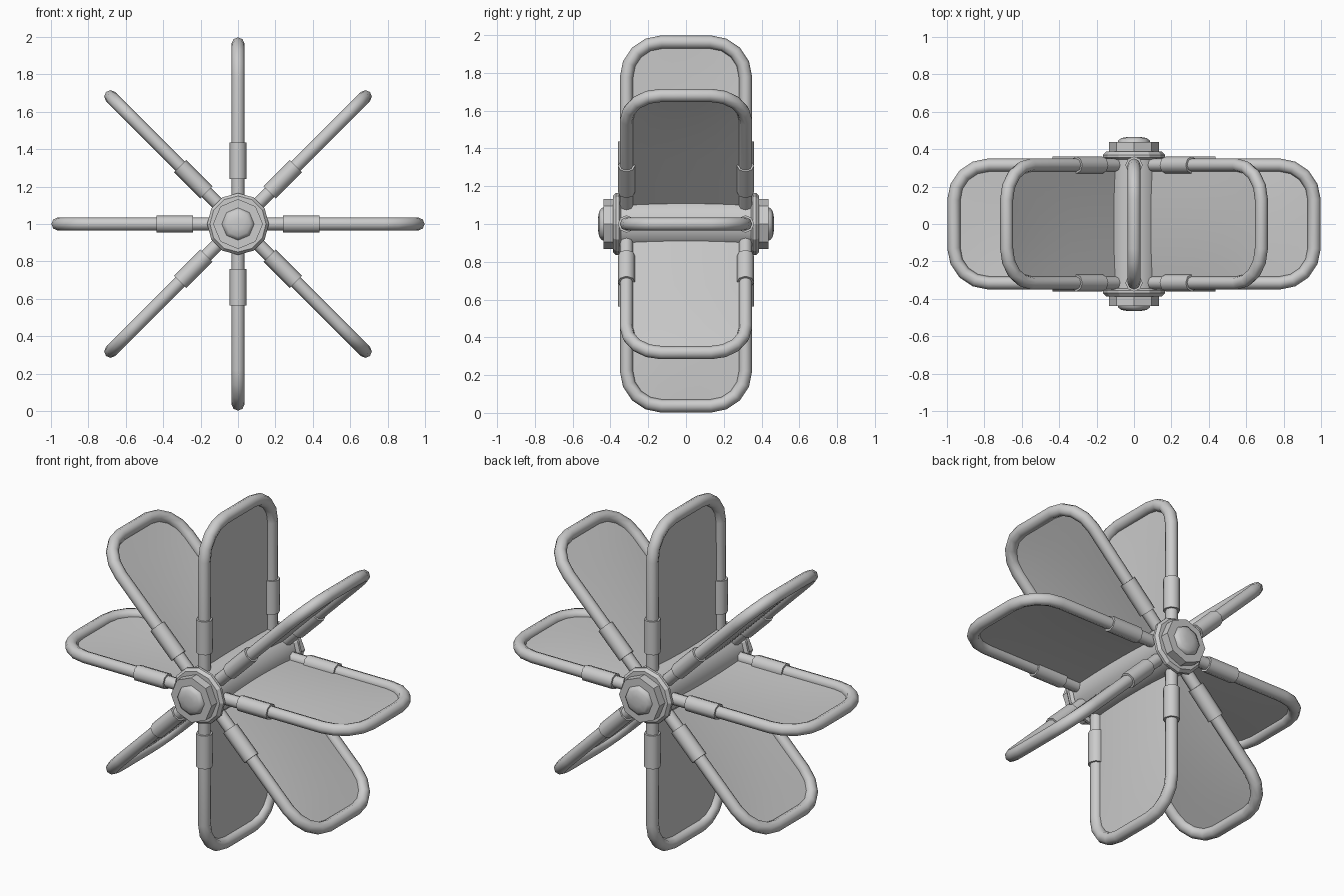
import bpy, bmesh
from math import pi, sin, cos, sqrt
from mathutils import Vector

if "Cube" in bpy.data.objects:
    bpy.data.objects.remove(bpy.data.objects["Cube"])

HUB = Vector((0, 0, 1))
SIDE, TIP, CORNER = 0.315, 0.963, 0.185   # blade frame centreline


def add(name, mesh, angle=0.0):
    ob = bpy.data.objects.new(name, mesh)
    ob.location = HUB
    ob.rotation_euler = (0, -angle, 0)
    bpy.context.collection.objects.link(ob)
    return ob


def finish(bm, name, smooth=True, limit=0.6):
    mesh = bpy.data.meshes.new(name)
    for f in bm.faces:
        f.smooth = smooth
    for e in bm.edges:
        if len(e.link_faces) == 2 and e.calc_face_angle(0) > limit:
            e.smooth = False
    bm.to_mesh(mesh)
    bm.free()
    return mesh


def lathe(name, profile, sides, smooth=True, limit=0.6):
    """Turn (radius, y) points about the y axis, capping both ends."""
    bm = bmesh.new()
    rings = [[bm.verts.new((r * sin(2 * pi * i / sides), y, r * cos(2 * pi * i / sides)))
              for i in range(sides)] for r, y in profile]
    for a, b in zip(rings, rings[1:]):
        for i in range(sides):
            j = (i + 1) % sides
            bm.faces.new((a[i], a[j], b[j], b[i]))
    bm.faces.new(rings[0])
    bm.faces.new(rings[-1])
    bmesh.ops.recalc_face_normals(bm, faces=bm.faces)
    return finish(bm, name, smooth, limit)


def tube(name, points, radius):
    """Eight-sided mesh tube along a path of points."""
    cu = bpy.data.curves.new(name, 'CURVE')
    cu.dimensions = '3D'
    cu.bevel_depth = radius
    cu.bevel_resolution = 2
    cu.use_fill_caps = True
    sp = cu.splines.new('POLY')
    sp.points.add(len(points) - 1)
    for p, co in zip(sp.points, points):
        p.co = (*co, 1)
    ob = bpy.data.objects.new(name, cu)
    bpy.context.collection.objects.link(ob)
    mesh = bpy.data.meshes.new_from_object(ob)
    bpy.data.objects.remove(ob)
    for f in mesh.polygons:
        f.use_smooth = len(f.vertices) == 4
    return mesh


# hub drum, with a bevelled flange, nut and domed cap at each end
add("hub_drum", lathe("hub_drum", [(0.145, -0.36), (0.145, 0.36)], 12))
for s, side in ((-1, "front"), (1, "back")):
    for part, prof, n, smooth in (
            ("flange", [(0.148, 0.345), (0.165, 0.355), (0.165, 0.37), (0.15, 0.387)], 12, False),
            ("nut", [(0.133, 0.38), (0.133, 0.438)], 8, False),
            ("cap", [(0.088, 0.43), (0.085, 0.447), (0.066, 0.46), (0.03, 0.466)], 8, True)):
        name = f"{side}_{part}"
        add(name, lathe(name, [(r, s * y) for r, y in prof], n, smooth, 0.9))

# bent tube frame of one blade, pointing along +x
arc = [(TIP - CORNER + CORNER * sin(t * pi / 8), SIDE - CORNER + CORNER * cos(t * pi / 8))
       for t in range(5)]
half = [(0.11, SIDE), (0.34, SIDE)] + arc
path = [(x, y, 0) for x, y in half] + [(x, -y, 0) for x, y in reversed(half)]
frame = tube("blade_frame", path, 0.035)

# sleeves around the two legs
sleeves = [tube("leg_sleeve", [(0.24, s * SIDE, 0), (0.437, s * SIDE, 0)], 0.046)
           for s in (-1, 1)]

# thin, slightly bulging web stretched in the frame
bm = bmesh.new()
stations = [(x, SIDE) for x in (0.12, 0.3, 0.47, 0.63)] + arc
rows = []
for x, w in stations:
    fade = 1 - max(0, (x - 0.5) / (TIP - 0.5)) ** 2
    rows.append([bm.verts.new((x, w * k / 4, 0.013 * fade * (1 - (k / 4) ** 2)))
                 for k in range(-4, 5)])
for a, b in zip(rows, rows[1:]):
    for k in range(8):
        bm.faces.new((a[k], b[k], b[k + 1], a[k + 1]))
web = finish(bm, "blade_web")

# eight blades around the hub
for i in range(8):
    ang = i * pi / 4
    add(f"blade_frame_{i + 1}", frame, ang)
    add(f"blade_web_{i + 1}", web, ang)
    for m, side in zip(sleeves, ("front", "back")):
        add(f"{side}_sleeve_{i + 1}", m, ang)
